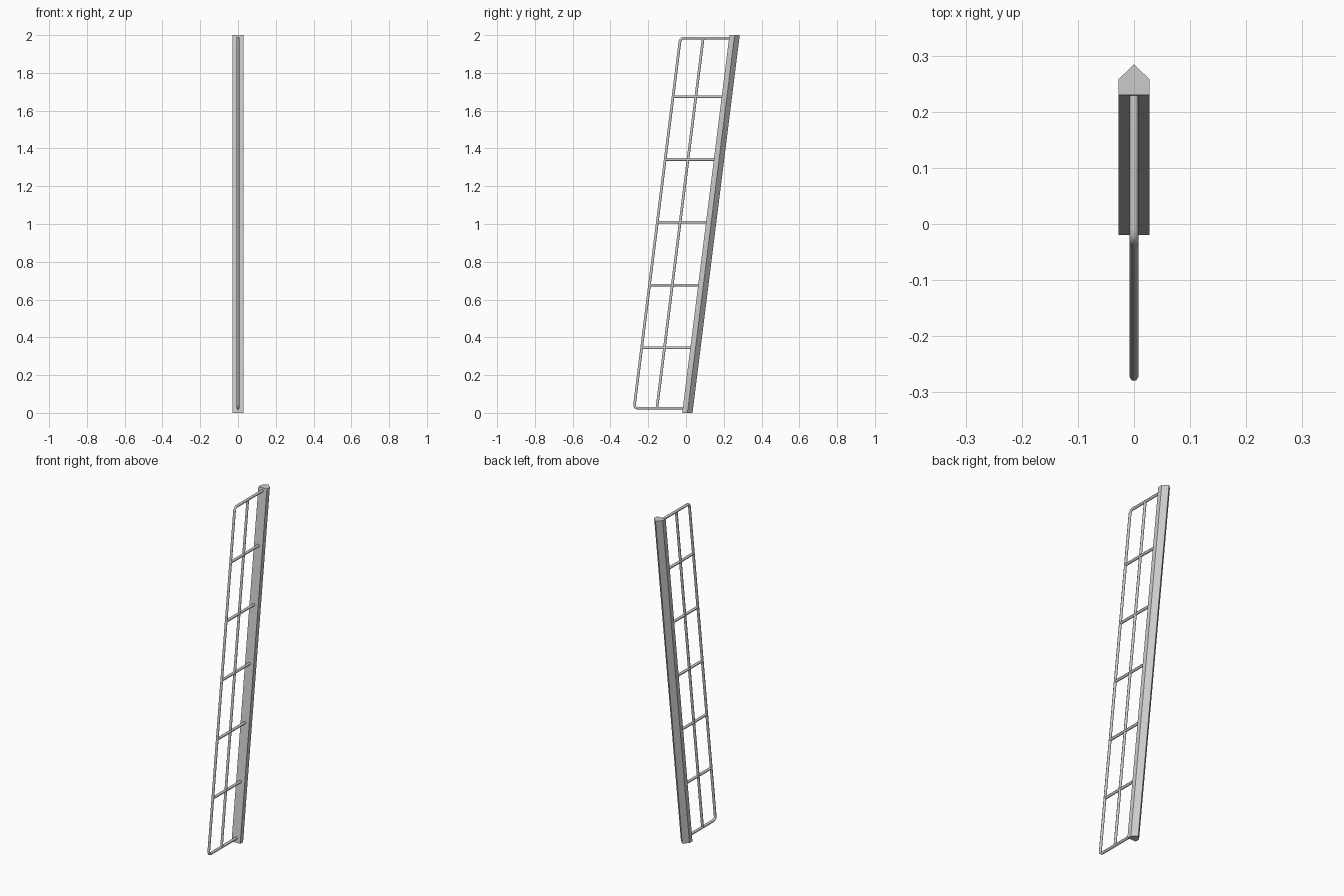
import bpy, bmesh, math
from mathutils import Vector

if "Cube" in bpy.data.objects:
    bpy.data.objects.remove(bpy.data.objects["Cube"])

SHEAR = 0.125          # lean in y per unit of z
ROD_R = 0.008
Z_LOW, Z_HIGH = 0.025, 1.984
OUTER, MIDDLE, POST = -0.278, -0.157, -0.015   # y positions at z = 0


def lean(y0, z):
    return Vector((0, y0 + SHEAR * z, z))


def rounded(prev, corner, nxt, radius, steps=4):
    a = corner + (prev - corner).normalized() * radius
    b = corner + (nxt - corner).normalized() * radius
    pts = []
    for i in range(steps + 1):
        t = i / steps
        pts.append(a * (1 - t) ** 2 + corner * 2 * t * (1 - t) + b * t * t)
    return pts


def rod(name, points):
    curve = bpy.data.curves.new(name, 'CURVE')
    curve.dimensions = '3D'
    curve.bevel_depth = ROD_R
    curve.bevel_resolution = 1
    curve.use_fill_caps = True
    spline = curve.splines.new('POLY')
    spline.points.add(len(points) - 1)
    for p, co in zip(spline.points, points):
        p.co = (*co, 1)
    obj = bpy.data.objects.new(name, curve)
    bpy.context.collection.objects.link(obj)
    bpy.ops.object.select_all(action='DESELECT')
    obj.select_set(True)
    bpy.context.view_layer.objects.active = obj
    bpy.ops.object.convert(target='MESH')
    bpy.ops.object.shade_smooth_by_angle(angle=math.radians(62))
    return obj


# Leaning post: house-shaped section with level ends
profile = [(-0.028, -0.02), (0.028, -0.02), (0.028, 0.0075), (0, 0.0345), (-0.028, 0.0075)]
bm = bmesh.new()
base = bm.faces.new([bm.verts.new((x, y, 0)) for x, y in profile])
ext = bmesh.ops.extrude_face_region(bm, geom=[base])
top = [v for v in ext['geom'] if isinstance(v, bmesh.types.BMVert)]
bmesh.ops.translate(bm, verts=top, vec=(0, 2 * SHEAR, 2))
bmesh.ops.recalc_face_normals(bm, faces=bm.faces)
mesh = bpy.data.meshes.new("post")
bm.to_mesh(mesh)
bm.free()
bpy.context.collection.objects.link(bpy.data.objects.new("post", mesh))

# Outer bent rod: bottom rail, leaning side and top rail in one piece
p0, p1 = lean(POST, Z_LOW), lean(OUTER, Z_LOW)
p2, p3 = lean(OUTER, Z_HIGH), lean(POST, Z_HIGH)
rod("outer_frame", [p0] + rounded(p0, p1, p2, 0.022) + rounded(p1, p2, p3, 0.022) + [p3])

# Middle upright
rod("middle_rod", [lean(MIDDLE, Z_LOW), lean(MIDDLE, Z_HIGH)])

# Cross rungs
for i in range(5):
    z = 0.344 + i * 0.3325
    rod(f"rung_{i + 1}", [lean(OUTER, z), lean(POST, z)])
